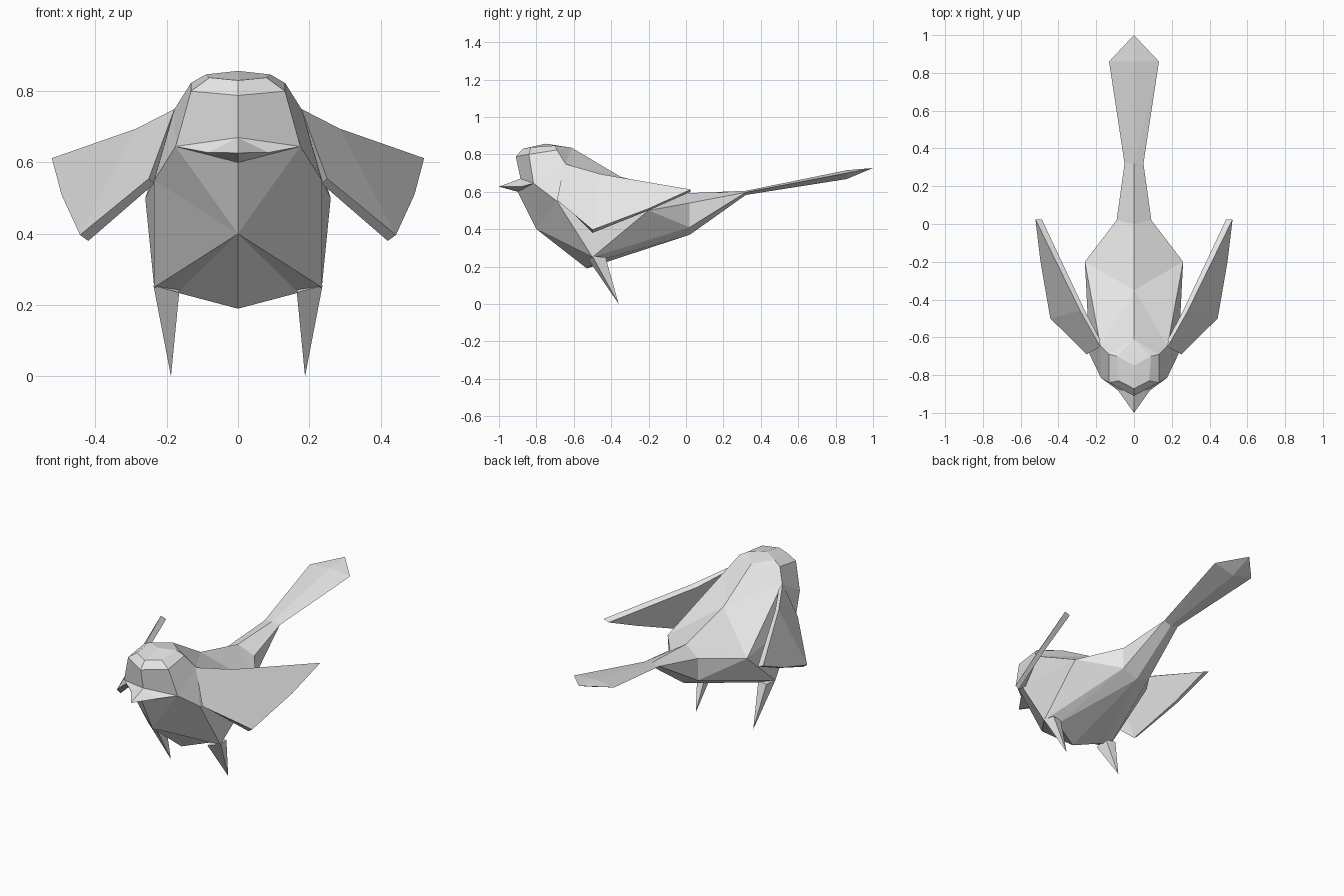
import bpy, bmesh
from mathutils import Vector

if "Cube" in bpy.data.objects:
    bpy.data.objects.remove(bpy.data.objects["Cube"])

grey = bpy.data.materials.new("plain_grey")
grey.diffuse_color = (0.8, 0.8, 0.8, 1)
grey.use_nodes = True
grey.node_tree.nodes["Principled BSDF"].inputs["Base Color"].default_value = grey.diffuse_color


def finish(bm, name):
    bmesh.ops.recalc_face_normals(bm, faces=bm.faces)
    mesh = bpy.data.meshes.new(name)
    bm.to_mesh(mesh)
    bm.free()
    mesh.materials.append(grey)
    obj = bpy.data.objects.new(name, mesh)
    bpy.context.collection.objects.link(obj)
    return obj


def add_faces(bm, points, faces, side=1):
    verts = {k: bm.verts.new((p[0] * side, p[1], p[2])) for k, p in points.items()}
    for f in faces:
        bm.faces.new([verts[k] for k in f])


def hull(name, points):
    bm = bmesh.new()
    for p in points:
        bm.verts.new(p)
    bmesh.ops.convex_hull(bm, input=bm.verts[:])
    return finish(bm, name)


# Body with head and beak: right half, welded to its reflection
body = {
    "brow": (0, -.91, .788), "brow_r": (.132, -.84, .80),
    "crown": (0, -.872, .83), "crown_r": (.08, -.83, .838),
    "top": (0, -.75, .857), "top_r": (.09, -.70, .847),
    "temple": (.132, -.69, .823), "nape": (0, -.61, .835),
    "bridge": (0, -.885, .67), "cheek": (.175, -.815, .645),
    "tip": (0, -1, .627), "jaw": (.085, -.88, .628),
    "chin": (0, -.90, .60), "chest": (0, -.80, .40),
    "neck": (.235, -.69, .55), "shoulder": (.178, -.645, .75),
    "hip": (.235, -.50, .25), "groin": (.17, -.46, .235),
    "belly": (0, -.53, .19), "back": (0, -.35, .68),
    "flank": (.26, -.20, .50), "rump": (0, 0, .592),
    "rump_r": (.092, .02, .54), "vent_r": (.092, .02, .41),
    "vent": (0, .02, .37), "stem": (0, .32, .605),
    "stem_r": (.05, .32, .597), "stem_low": (0, .32, .583),
}
head_faces = [
    "brow brow_r crown_r crown", "crown crown_r top_r top",
    "brow_r temple top_r crown_r", "top top_r nape", "top_r temple nape",
    "bridge cheek brow_r brow", "cheek neck shoulder", "cheek shoulder temple brow_r",
]
beak_faces = ["bridge tip jaw", "bridge jaw cheek", "chin jaw tip", "chin cheek jaw"]
chest_faces = [
    "chin chest cheek", "cheek chest neck", "chest hip neck",
    "chest groin hip", "chest belly groin",
]
back_faces = [
    "nape temple shoulder", "nape shoulder back", "back shoulder flank",
    "back flank rump", "rump flank rump_r",
]
side_faces = [
    "shoulder neck flank", "neck hip flank", "hip vent_r flank", "flank vent_r rump_r",
    "hip groin vent_r", "groin vent vent_r", "groin belly vent",
]
stem_faces = [
    "rump rump_r stem_r stem", "rump_r vent_r stem_r",
    "vent_r vent stem_low stem_r", "stem stem_r stem_low",
]
body_faces = [f.split() for group in (head_faces, beak_faces, chest_faces,
                                      back_faces, side_faces, stem_faces) for f in group]
bm = bmesh.new()
for side in (1, -1):
    add_faces(bm, body, body_faces, side)
bmesh.ops.remove_doubles(bm, verts=bm.verts, dist=0.0005)
finish(bm, "body")

# Tail fan
hull("tail", [(0, .32, .605), (0, .32, .583), (.05, .32, .597), (-.05, .32, .597),
              (.132, .86, .70), (-.132, .86, .70), (0, .86, .715), (0, .86, .668),
              (0, 1, .727)])

# Wings: outer and inner skins joined around the rim
outer = [(.178, -.65, .75), (.285, -.46, .695), (.522, .025, .612),
         (.495, -.20, .51), (.443, -.50, .397), (.25, -.69, .555)]
inner = [(.175, -.62, .735), (.255, -.47, .682), (.488, .025, .60),
         (.468, -.20, .50), (.42, -.50, .38), (.235, -.66, .54)]
wing = {("o", i): p for i, p in enumerate(outer)}
wing.update({("i", i): p for i, p in enumerate(inner)})
wing_faces = [[(s, i) for i in f] for s in "oi" for f in ((0, 1, 4, 5), (1, 2, 3, 4))]
wing_faces += [[("o", i), ("o", (i + 1) % 6), ("i", (i + 1) % 6), ("i", i)] for i in range(6)]

# Wings and legs on both sides
for side, label in ((1, "right"), (-1, "left")):
    bm = bmesh.new()
    add_faces(bm, wing, wing_faces, side)
    finish(bm, "wing_" + label)
    hull("leg_" + label, [Vector((x * side, y, z)) for x, y, z in
                          ((.237, -.50, .255), (.165, -.52, .235), (.165, -.44, .25),
                           (.225, -.43, .25), (.188, -.36, 0))])
